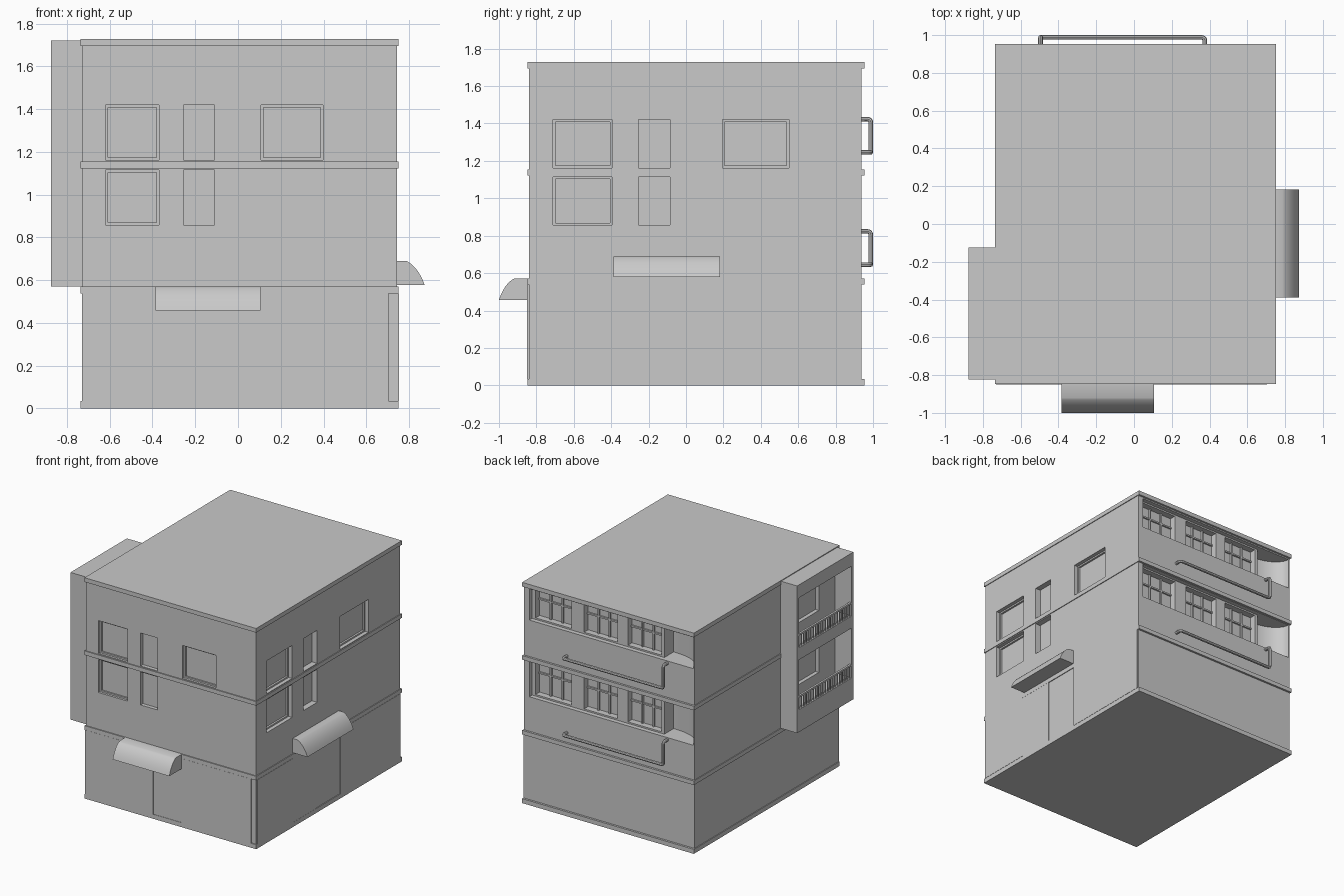
import bpy, bmesh, math
from mathutils import Vector

if "Cube" in bpy.data.objects:
    bpy.data.objects.remove(bpy.data.objects["Cube"])

grey = bpy.data.materials.new("plain grey")
grey.use_nodes = True
grey.diffuse_color = (0.588, 0.588, 0.588, 1)
grey.node_tree.nodes["Principled BSDF"].inputs["Base Color"].default_value = grey.diffuse_color


def finish(name, bm):
    bmesh.ops.recalc_face_normals(bm, faces=bm.faces)
    mesh = bpy.data.meshes.new(name)
    bm.to_mesh(mesh)
    bm.free()
    mesh.materials.append(grey)
    ob = bpy.data.objects.new(name, mesh)
    bpy.context.collection.objects.link(ob)
    return ob


def add_box(bm, xs, ys, zs):
    verts = bmesh.ops.create_cube(bm, size=1)["verts"]
    for v in verts:
        v.co = [s[0] if c < 0 else s[1] for c, s in zip(v.co, (xs, ys, zs))]


def box(name, xs, ys, zs):
    bm = bmesh.new()
    add_box(bm, xs, ys, zs)
    return finish(name, bm)


def prism(name, points, sweep):
    """Extrude a closed outline of 3D points along a vector."""
    bm = bmesh.new()
    face = bm.faces.new([bm.verts.new(p) for p in points])
    new = bmesh.ops.extrude_face_region(bm, geom=[face])["geom"]
    bmesh.ops.translate(bm, vec=sweep, verts=[g for g in new if isinstance(g, bmesh.types.BMVert)])
    return finish(name, bm)


def activate(ob):
    bpy.ops.object.select_all(action="DESELECT")
    ob.select_set(True)
    bpy.context.view_layer.objects.active = ob


def smooth(ob):
    activate(ob)
    bpy.ops.object.shade_smooth_by_angle(angle=math.radians(35))


def cut(target, cutter):
    mod = target.modifiers.new("cut", "BOOLEAN")
    mod.operation, mod.solver, mod.object = "DIFFERENCE", "EXACT", cutter
    activate(target)
    bpy.ops.object.modifier_apply(modifier=mod.name)
    bpy.data.objects.remove(cutter)


X0, X1, Y0, Y1 = -0.73, 0.745, -0.84, 0.938
body = box("building_body", (X0, X1), (Y0, Y1), (0, 1.71))

# Window openings on the front and on the left wall
UPPER, LOWER = (1.162, 1.42), (0.857, 1.115)
front_spans = [(-0.62, -0.37), (-0.255, -0.11), (0.108, 0.398)]
side_spans = [(-0.71, -0.395), (-0.255, -0.085), (0.195, 0.55)]
for zs, count in ((UPPER, 3), (LOWER, 2)):
    for i in range(count):
        cut(body, box("cutter", front_spans[i], (Y0 - 0.1, Y0 + 0.03), zs))
        cut(body, box("cutter", (X1 - 0.045, X1 + 0.1), side_spans[i], zs))

# Narrow frames inside the wide windows
frames = bmesh.new()
T = 0.012
for zs, picks in ((UPPER, (0, 2)), (LOWER, (0,))):
    for i in picks:
        for spans, deep, on_front in ((front_spans, (Y0 + 0.018, Y0 + 0.032), True),
                                      (side_spans, (X1 - 0.047, X1 - 0.03), False)):
            a, b = spans[i]
            for u, z in (((a, a + T), zs), ((b - T, b), zs),
                         ((a, b), (zs[0], zs[0] + T)), ((a, b), (zs[1] - T, zs[1]))):
                if on_front:
                    add_box(frames, u, deep, z)
                else:
                    add_box(frames, deep, u, z)
finish("window_frames", frames)

# Back galleries: shallow recess, three glazed bays and a rounded end alcove
mullions = bmesh.new()
glazed = [(0.36, 0.67), (-0.04, 0.25), (-0.42, -0.13)]
for z0, z1 in ((1.44, 1.685), (0.84, 1.12)):
    cut(body, box("cutter", (-0.46, 0.7), (Y1 - 0.035, Y1 + 0.1), (z0, z1)))
    arc = [(-0.47 - 0.25 * math.sin(t), Y1 - 0.15 * math.cos(t), z0)
           for t in (math.pi / 2 * i / 12 for i in range(13))]
    outline = [(-0.445, Y1 + 0.1, z0), (-0.445, Y1 - 0.15, z0)] + arc + [(-0.72, Y1 + 0.1, z0)]
    cut(body, prism("cutter", outline, (0, 0, z1 - z0)))
    for a, b in glazed:
        cut(body, box("cutter", (a, b), (Y1 - 0.085, Y1 + 0.05), (z0 + 0.012, z1 - 0.012)))
        for k in (1, 2):
            m = a + (b - a) * k / 3
            add_box(mullions, (m - 0.006, m + 0.006), (Y1 - 0.09, Y1 - 0.07), (z0, z1))
        h = z0 + (z1 - z0) * 0.6
        add_box(mullions, (a, b), (Y1 - 0.09, Y1 - 0.072), (h - 0.006, h + 0.006))
finish("gallery_mullions", mullions)

# Projecting balcony bay on the right wall, with balustrades
bay = box("balcony_bay", (-0.875, -0.725), (-0.822, -0.125), (0.57, 1.722))
rails = bmesh.new()
for z0, z1 in ((1.23, 1.62), (0.745, 1.135)):
    cut(bay, box("cutter", (-1, -0.7), (-0.8, -0.147), (z0, z1)))
    cut(body, box("cutter", (-1, X0 + 0.03), (-0.6, -0.3), (z0 + 0.08, z1 - 0.06)))
    add_box(rails, (-0.872, -0.856), (-0.81, -0.137), (z0 + 0.09, z0 + 0.104))
    for i in range(22):
        y = -0.785 + 0.623 * i / 21
        add_box(rails, (-0.868, -0.86), (y - 0.005, y + 0.005), (z0 - 0.01, z0 + 0.095))
finish("balcony_balustrades", rails)
smooth(body)

# Horizontal bands, plinth and roof slab
for name, z0, z1 in (("plinth", 0, 0.035), ("lower_band", 0.538, 0.57),
                     ("middle_band", 1.123, 1.155), ("roof_slab", 1.695, 1.728)):
    box(name, (X0 - 0.006, X1 + 0.006), (Y0 - 0.008, Y1 + 0.016), (z0, z1))

# Ground floor wall panels with door leaves
GZ = (0.035, 0.538)
for name, xs, z1, out in (("front_panel_right", (-0.73, -0.385), GZ[1], 0.009),
                          ("front_panel_left", (0.105, 0.705), GZ[1], 0.009),
                          ("front_panel_top", (-0.385, 0.105), GZ[1], 0.005),
                          ("front_door_leaf", (-0.385, -0.14), 0.46, 0.009)):
    box(name, xs, (Y0 - out, Y0 + 0.01), (GZ[0], z1))
for name, ys, out in (("side_panel_front", (-0.835, -0.4), 0.008),
                      ("side_panel_back", (0.195, 0.935), 0.008),
                      ("side_door_leaf", (-0.4, -0.1), 0.005)):
    box(name, (X1 - 0.01, X1 + out), ys, GZ)


# Awnings with a flat top and a rounded drop
def awning_profile(flat, reach, drop):
    pts = [(-0.01, -drop), (-0.01, 0)]
    start, ctrl, end = Vector((flat, 0)), Vector((flat + (reach - flat) * 0.65, -drop * 0.25)), Vector((reach, -drop))
    for i in range(11):
        t = i / 10
        pts.append(tuple(start * (1 - t) ** 2 + ctrl * 2 * t * (1 - t) + end * t * t))
    return pts


smooth(prism("front_awning", [(-0.385, Y0 - u, 0.57 + v) for u, v in awning_profile(0.08, 0.16, 0.113)],
             (0.49, 0, 0)))
smooth(prism("side_awning", [(X1 + u, -0.388, 0.69 + v) for u, v in awning_profile(0.042, 0.128, 0.112)],
             (0, 0.57, 0)))


# Pipes on the back parapets, with rounded elbows
def pipe(name, corners, radius=0.012, elbow=0.018):
    corners = [Vector(c) for c in corners]
    path = [corners[0]]
    for a, b, c in zip(corners, corners[1:], corners[2:]):
        p, q = b + (a - b).normalized() * elbow, b + (c - b).normalized() * elbow
        path += [p * (1 - t) ** 2 + b * 2 * t * (1 - t) + q * t * t for t in (0, 0.25, 0.5, 0.75, 1)]
    path.append(corners[-1])
    curve = bpy.data.curves.new(name, "CURVE")
    curve.dimensions, curve.bevel_depth, curve.bevel_resolution = "3D", radius, 2
    curve.use_fill_caps = True
    spline = curve.splines.new("POLY")
    spline.points.add(len(path) - 1)
    for point, co in zip(spline.points, path):
        point.co = (*co, 1)
    curve.materials.append(grey)
    ob = bpy.data.objects.new(name, curve)
    bpy.context.collection.objects.link(ob)
    activate(ob)
    bpy.ops.object.convert(target="MESH")
    smooth(bpy.context.object)


for name, z in (("upper_pipe", 1.245), ("lower_pipe", 0.645)):
    top, out = z + 0.178, 0.988
    pipe(name, [(0.375, Y1 - 0.02, z), (0.375, out, z), (-0.495, out, z),
                (-0.495, out, top), (-0.495, Y1 - 0.02, top)])
